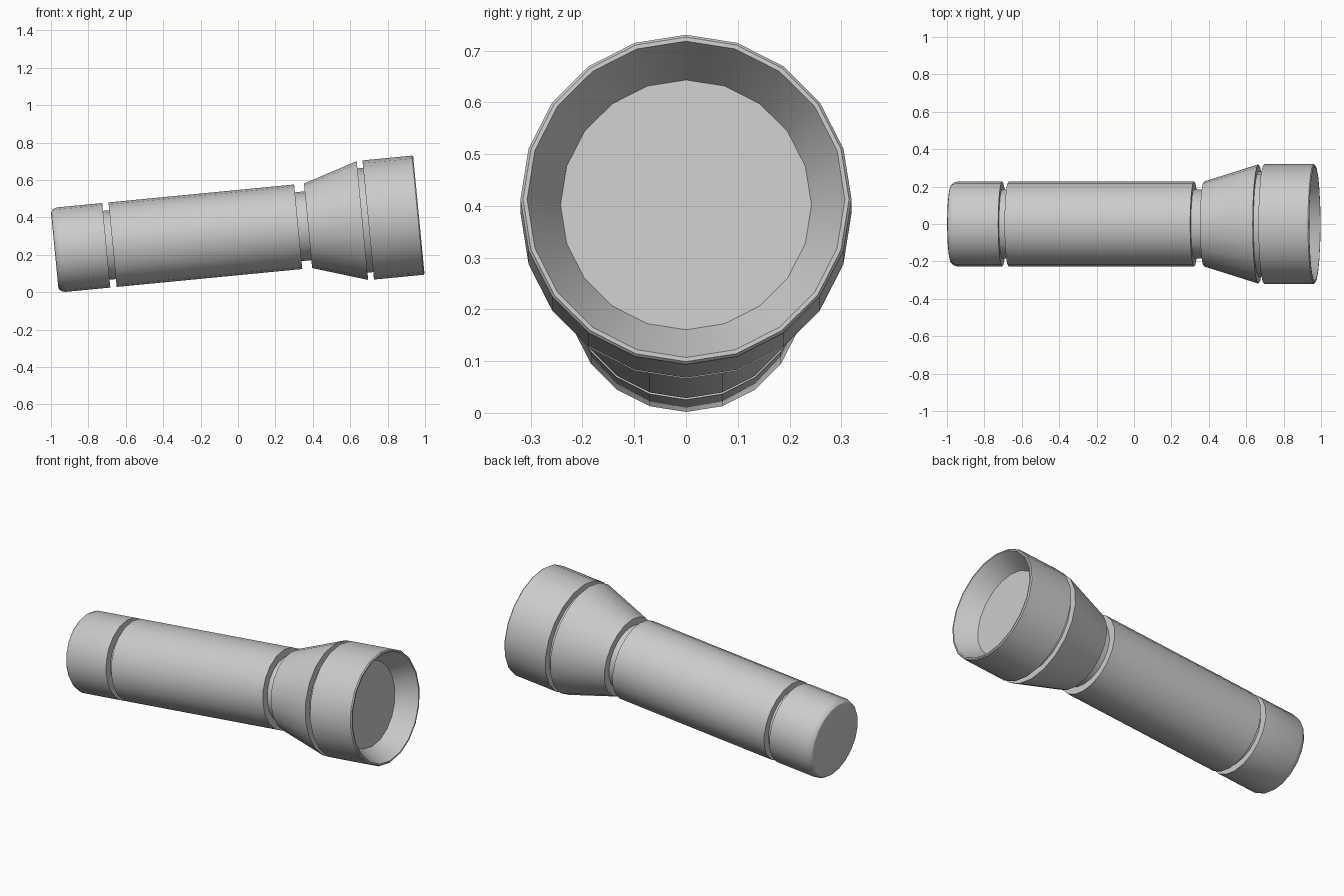
import bpy, bmesh, math
from mathutils import Matrix, Vector

if "Cube" in bpy.data.objects:
    bpy.data.objects.remove(bpy.data.objects["Cube"])

SIDES = 20
TILT = math.radians(5.52)
# The torch axis starts at the tail centre and rises towards the head
PLACE = Matrix.Translation((-0.980, 0, 0.2245)) @ Matrix.Rotation(-TILT, 4, 'Y')


def lathe(name, profile):
    """Spin (distance along axis, radius) points; radius 0 closes with a flat disc."""
    bm = bmesh.new()
    rings = []
    for s, r in profile:
        if r == 0:
            continue
        ring = []
        for i in range(SIDES):
            a = 2 * math.pi * i / SIDES
            ring.append(bm.verts.new(PLACE @ Vector((s, r * math.sin(a), r * math.cos(a)))))
        rings.append(ring)
    for a, b in zip(rings, rings[1:]):
        for i in range(SIDES):
            j = (i + 1) % SIDES
            bm.faces.new((a[i], b[i], b[j], a[j]))
    # flat ends where the profile meets the axis
    if profile[0][1] == 0:
        bm.faces.new(rings[0])
    if profile[-1][1] == 0:
        bm.faces.new(rings[-1][::-1])
    for f in bm.faces:
        f.normal_flip()
    me = bpy.data.meshes.new(name)
    bm.to_mesh(me)
    bm.free()
    ob = bpy.data.objects.new(name, me)
    bpy.context.collection.objects.link(ob)
    bpy.ops.object.select_all(action='DESELECT')
    ob.select_set(True)
    bpy.context.view_layer.objects.active = ob
    bpy.ops.object.shade_smooth_by_angle(angle=math.radians(30))
    return ob


R, NECK, HEAD, HEAD_NECK = 0.227, 0.185, 0.320, 0.280

# Tail cap with rounded end, then its groove
lathe("tail_cap", [(0, 0), (0, 0.198), (0.004, 0.211), (0.015, 0.221),
                   (0.034, R), (0.277, R), (0.277, NECK)])
lathe("tail_groove", [(0.277, NECK), (0.311, NECK)])

# Barrel and the groove below the head
lathe("barrel", [(0.311, NECK), (0.311, R), (1.308, R), (1.308, NECK)])
lathe("neck_groove", [(1.308, NECK), (1.361, NECK)])

# Flared head and its groove
lathe("head_cone", [(1.361, NECK), (1.361, R), (1.653, HEAD - 0.001), (1.653, HEAD_NECK)])
lathe("head_groove", [(1.653, HEAD_NECK), (1.684, HEAD_NECK)])

# Bezel with thin rim and the reflector bowl inside it
lathe("bezel", [(1.684, HEAD_NECK), (1.684, HEAD), (1.950, HEAD),
                (1.956, HEAD - 0.005), (1.956, 0.307)])
lathe("reflector", [(1.956, 0.307), (1.845, 0.2425)])
lathe("lens", [(1.845, 0.2425), (1.845, 0)])
